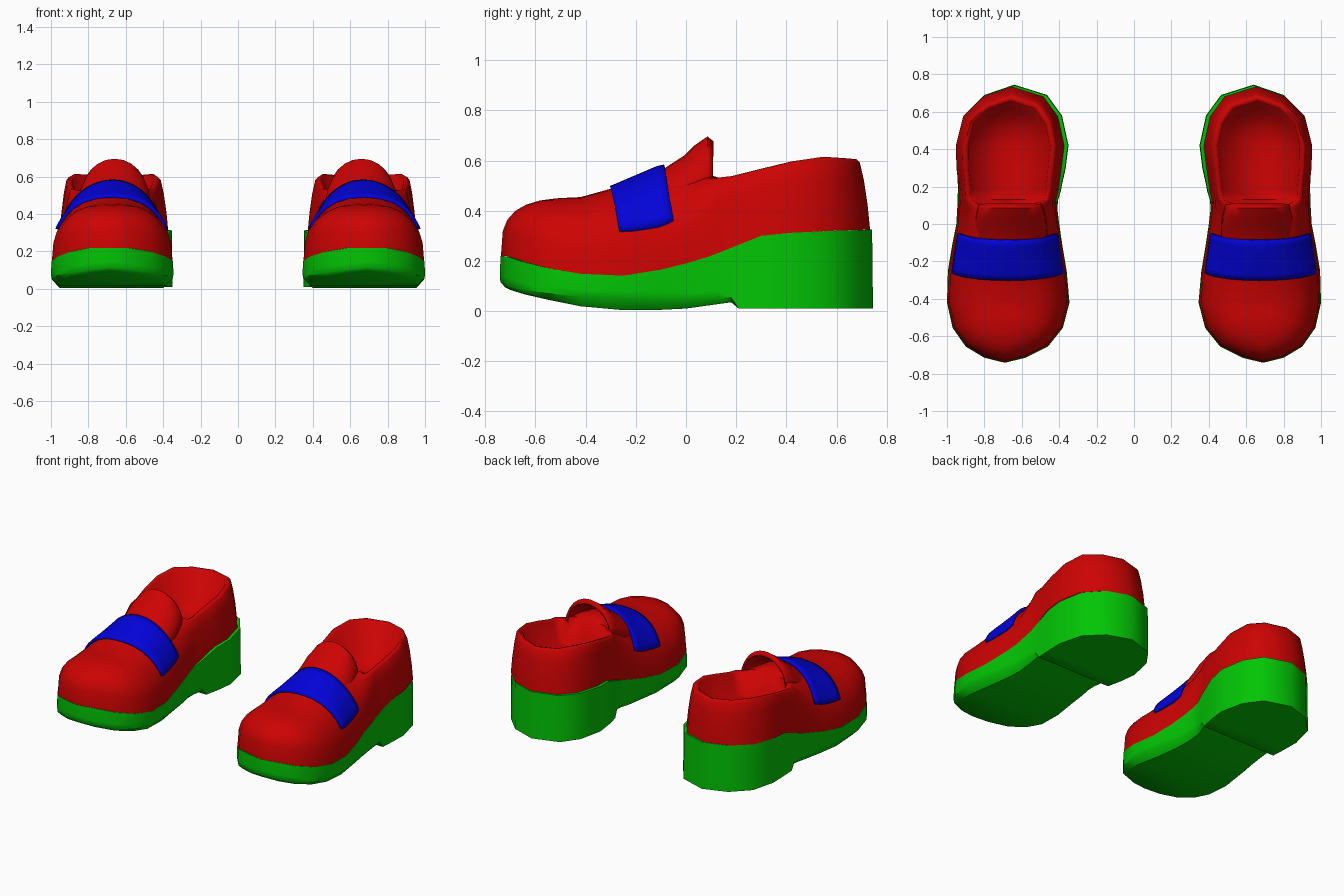
import bpy, bmesh, math

if "Cube" in bpy.data.objects:
    bpy.data.objects.remove(bpy.data.objects["Cube"])


def material(name, rgb):
    m = bpy.data.materials.new(name)
    m.diffuse_color = (*rgb, 1)
    m.use_nodes = True
    m.node_tree.nodes["Principled BSDF"].inputs["Base Color"].default_value = m.diffuse_color
    return m


RED = material("red leather", (0.61, 0.0008, 0.0008))
GREEN = material("green rubber", (0.0008, 0.56, 0.0015))
BLUE = material("blue band", (0.0008, 0.0008, 0.70))


def curve(*pts):
    """Piecewise linear function through (y, value) pairs."""
    def f(y):
        if y <= pts[0][0]:
            return pts[0][1]
        for (a, va), (b, vb) in zip(pts, pts[1:]):
            if y <= b:
                return va + (vb - va) * (y - a) / (b - a)
        return pts[-1][1]
    return f


# Footprint: y, inner x, outer x
PLAN = [(-.715, .58, .80), (-.655, .46, .90), (-.555, .38, .97), (-.42, .345, 1.0),
        (-.25, .36, .995), (-.1, .385, .97), (0, .40, .95), (.085, .41, .945),
        (.13, .405, .943), (.18, .39, .942), (.21, .385, .942), (.30, .365, .947),
        (.42, .35, .95), (.58, .385, .91), (.69, .465, .80)]
OUTLINE = ([(.69, -.742)] + [(r, y) for y, l, r in PLAN] + [(.64, .745)]
           + [(l, y) for y, l, r in reversed(PLAN)])
inner_x = curve(*[(y, l) for y, l, r in PLAN])
outer_x = curve(*[(y, r) for y, l, r in PLAN])
CX = .67

# Side-view profiles
welt = curve((-.72, .22), (-.6, .18), (-.4, .145), (-.2, .14), (0, .19), (.1, .22),
             (.2, .26), (.3, .30), (.45, .315), (.74, .325))
bottom = curve((-.742, .105), (-.68, .075), (-.55, .045), (-.4, .015), (-.2, 0), (0, .01),
               (.18, .035), (.21, .01))
edge_lift = curve((-.74, .012), (-.6, .02), (-.4, .04), (-.2, .045), (.18, .02), (.21, 0))
bottom_inset = curve((-.7, .93), (-.4, .87), (-.1, .87), (.18, .92), (.21, .985))
ridge = curve((-.64, .445), (-.4, .455), (-.3, .48), (-.1, .565), (0, .57), (.1, .55))
roundness = curve((-.7, 3.1), (-.42, 2.5), (-.1, 2.0), (0, 2.3), (.09, 3.4))
collar = curve((.1, .53), (.17, .535), (.35, .58), (.5, .615), (.65, .615), (.72, .605))
lean = curve((.1, 0), (.3, .012))


def toward_spine(p, s):
    """Shrink an outline point toward the spine line of the shoe."""
    sy = max(-.45, min(.42, p[1]))
    return CX + (p[0] - CX) * s, sy + (p[1] - sy) * s


def arch(s, y, n):
    return max(0, 1 - (abs(s) / .985) ** n) ** (1 / n)


def finish(name, rows, mat, closed, thickness=0, smooth=40):
    """Skin rows of points, then mirror to make the pair."""
    bm = bmesh.new()
    grid = [[bm.verts.new(p) for p in row] for row in rows]
    n = len(rows[0])
    for a, b in zip(grid, grid[1:]):
        for i in range(n if closed else n - 1):
            j = (i + 1) % n
            bm.faces.new((a[i], a[j], b[j], b[i]))
    bmesh.ops.remove_doubles(bm, verts=bm.verts, dist=.0005)
    bmesh.ops.recalc_face_normals(bm, faces=bm.faces)
    me = bpy.data.meshes.new(name)
    bm.to_mesh(me)
    bm.free()
    me.materials.append(mat)
    ob = bpy.data.objects.new(name, me)
    bpy.context.collection.objects.link(ob)
    bpy.ops.object.select_all(action='DESELECT')
    ob.select_set(True)
    bpy.context.view_layer.objects.active = ob
    bpy.ops.object.shade_smooth_by_angle(angle=math.radians(smooth))
    if thickness:
        so = ob.modifiers.new("thickness", 'SOLIDIFY')
        so.thickness, so.offset = thickness, 0
    mi = ob.modifiers.new("pair", 'MIRROR')
    mi.use_mirror_merge = False


# Sole with raised heel block
def sole_row(scale, height):
    row = []
    for p in OUTLINE:
        x, y = toward_spine(p, scale(p[1]))
        row.append((x, y, height(y)))
    return row


finish("sole", [
    sole_row(lambda y: 0, welt),
    sole_row(lambda y: .99, welt),
    sole_row(lambda y: 1, lambda y: bottom(y) + edge_lift(y) + .03),
    sole_row(lambda y: 1 if y > .2 else .993, lambda y: bottom(y) + edge_lift(y)),
    sole_row(bottom_inset, bottom),
    sole_row(lambda y: 0, bottom)], GREEN, True)

# Upper: domed vamp in front, open collar with insole behind
VAMP = [.985, .96, .90, .79, .64, .46, .24, 0]
BACK = [(.965, 0), (.935, .35), (.89, .7), (.84, .95), (.80, 1), (.73, .97),
        (.61, None), (0, None)]
rows = []
for s_front, (s_back, frac) in zip(VAMP, BACK):
    row = []
    for p in OUTLINE:
        zb = welt(p[1])
        if p[1] < .1:
            x, y = toward_spine(p, s_front)
            z = zb + (ridge(y) - zb) * arch(s_front, y, roundness(p[1]))
        else:
            x, y = toward_spine(p, s_back)
            x += lean(p[1]) * (s_back > 0)
            z = (.39 if s_back else .36) if frac is None else zb + (collar(p[1]) - zb) * frac
        row.append((x, y, z))
    rows.append(row)
finish("upper", rows, RED, True, smooth=75)

# Strap across the vamp, its ends swept slightly back
rows = []
for i in range(8):
    row = []
    for k in range(25):
        t = (k - 12) / 12
        s = math.sin(t * math.asin(.90))
        y = -.30 + i / 7 * .215 + .035 * t * t
        half = (outer_x(y) - CX) if s > 0 else (CX - inner_x(y))
        zb = welt(y)
        z = zb + (ridge(y) - zb) * arch(s, y, roundness(y))
        row.append((CX + s * half + .006 * s, y, z + .01))
    rows.append(row)
finish("strap", rows, BLUE, False, .018)

# Arched tongue: y, half width, base z, top z
rows = []
for y, hw, base, top in [(-.12, .19, .40, .535), (-.07, .19, .42, .57), (0, .185, .46, .615),
                         (.04, .18, .485, .655), (.085, .17, .50, .688), (.105, .165, .50, .67)]:
    rows.append([(.66 + hw * math.cos(math.pi * k / 12), y,
                  base + (top - base) * math.sin(math.pi * k / 12)) for k in range(13)])
finish("tongue", rows, RED, False, .016)
